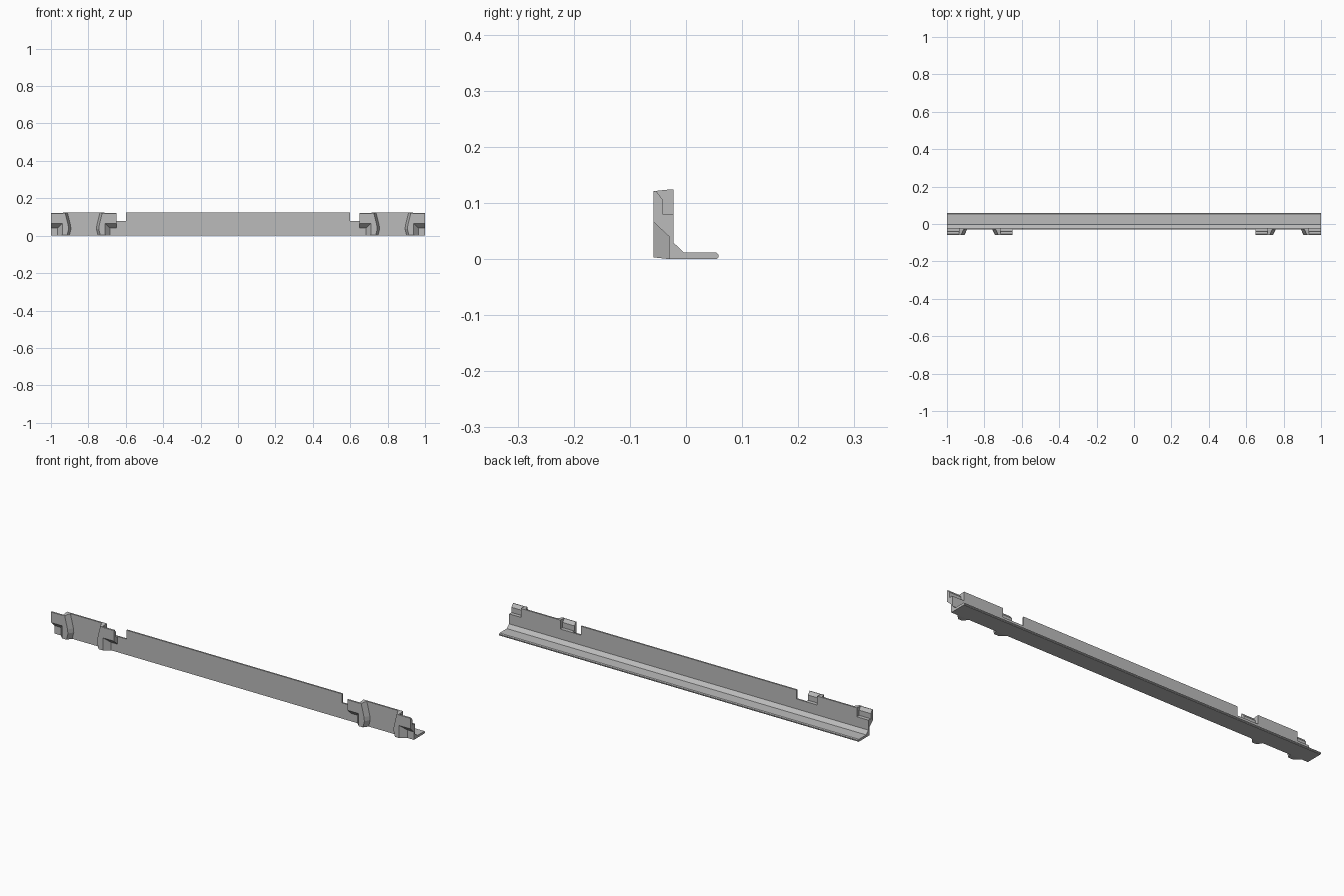
import bpy
import bmesh

cube = bpy.data.objects.get("Cube")
if cube:
    bpy.data.objects.remove(cube, do_unlink=True)

# Single plain grey plastic
grey = bpy.data.materials.new("plain_grey")
grey.use_nodes = True
colour = (0.5, 0.5, 0.5, 1.0)
grey.diffuse_color = colour
grey.node_tree.nodes["Principled BSDF"].inputs["Base Color"].default_value = colour

FRONT, WALL_FRONT, WALL_BACK = -0.058, -0.03, -0.022
TOP, LEDGE = 0.124, 0.079


def loft(name, ring_a, ring_b):
    """Closed solid between two matching rings of points."""
    bm = bmesh.new()
    a = [bm.verts.new(p) for p in ring_a]
    b = [bm.verts.new(p) for p in ring_b]
    bm.faces.new(a)
    bm.faces.new(b[::-1])
    for i in range(len(a)):
        j = (i + 1) % len(a)
        bm.faces.new((a[i], b[i], b[j], a[j]))
    bmesh.ops.recalc_face_normals(bm, faces=bm.faces)
    mesh = bpy.data.meshes.new(name)
    bm.to_mesh(mesh)
    bm.free()
    mesh.materials.append(grey)
    obj = bpy.data.objects.new(name, mesh)
    bpy.context.collection.objects.link(obj)
    return obj


def extrude_x(name, profile, x0, x1):
    return loft(name, [(x0, y, z) for y, z in profile],
                [(x1, y, z) for y, z in profile])


# Upright wall with notches behind the clip arms
half = [(1, 0), (1, LEDGE), (0.935, LEDGE), (0.935, TOP), (0.715, TOP),
        (0.715, LEDGE), (0.6, LEDGE), (0.6, TOP)]
outline = half + [(-x, z) for x, z in reversed(half)]
loft("upright_wall", [(x, WALL_FRONT, z) for x, z in outline],
     [(x, WALL_BACK, z) for x, z in outline])

# Flat foot with a sloped fillet against the wall
foot = [(-0.025, 0), (0.055, 0), (0.058, 0.003), (0.058, 0.008),
        (0.054, 0.012), (-0.004, 0.012), (WALL_BACK, 0.029), (-0.025, 0.029)]
extrude_x("foot_plate", foot, -1, 1)

# Clip arm section: sloped underside, hollow back
arm = [(FRONT, 0.066), (FRONT, 0.119), (-0.056, 0.121), (-0.053, 0.121),
       (-0.041, 0.105), (-0.041, LEDGE), (WALL_FRONT, LEDGE),
       (WALL_FRONT, 0.04)]

# Clip body outlines as (distance from arm tip, height)
body_base = [(0.035, 0), (0.098, 0), (0.107, 0.035), (0.105, 0.055),
             (0.088, TOP), (0.065, TOP), (0.065, 0.06), (0.035, 0.04)]
body_face = [(0.062, 0.003), (0.086, 0.003), (0.094, 0.035), (0.092, 0.055),
             (0.076, 0.121), (0.065, 0.121), (0.065, 0.066), (0.062, 0.066)]

# Each clip: tip position and direction from tip towards its body
for side, side_name in ((1, "left"), (-1, "right")):
    for tip, step, place in ((1, -1, "outer"), (0.65, 1, "inner")):
        def at(d):
            return side * (tip + step * d)
        label = f"{side_name}_{place}_clip"
        extrude_x(label + "_arm", arm, at(0), at(0.066))
        loft(label + "_body",
             [(at(d), WALL_FRONT, z) for d, z in body_base],
             [(at(d), FRONT, z) for d, z in body_face])
